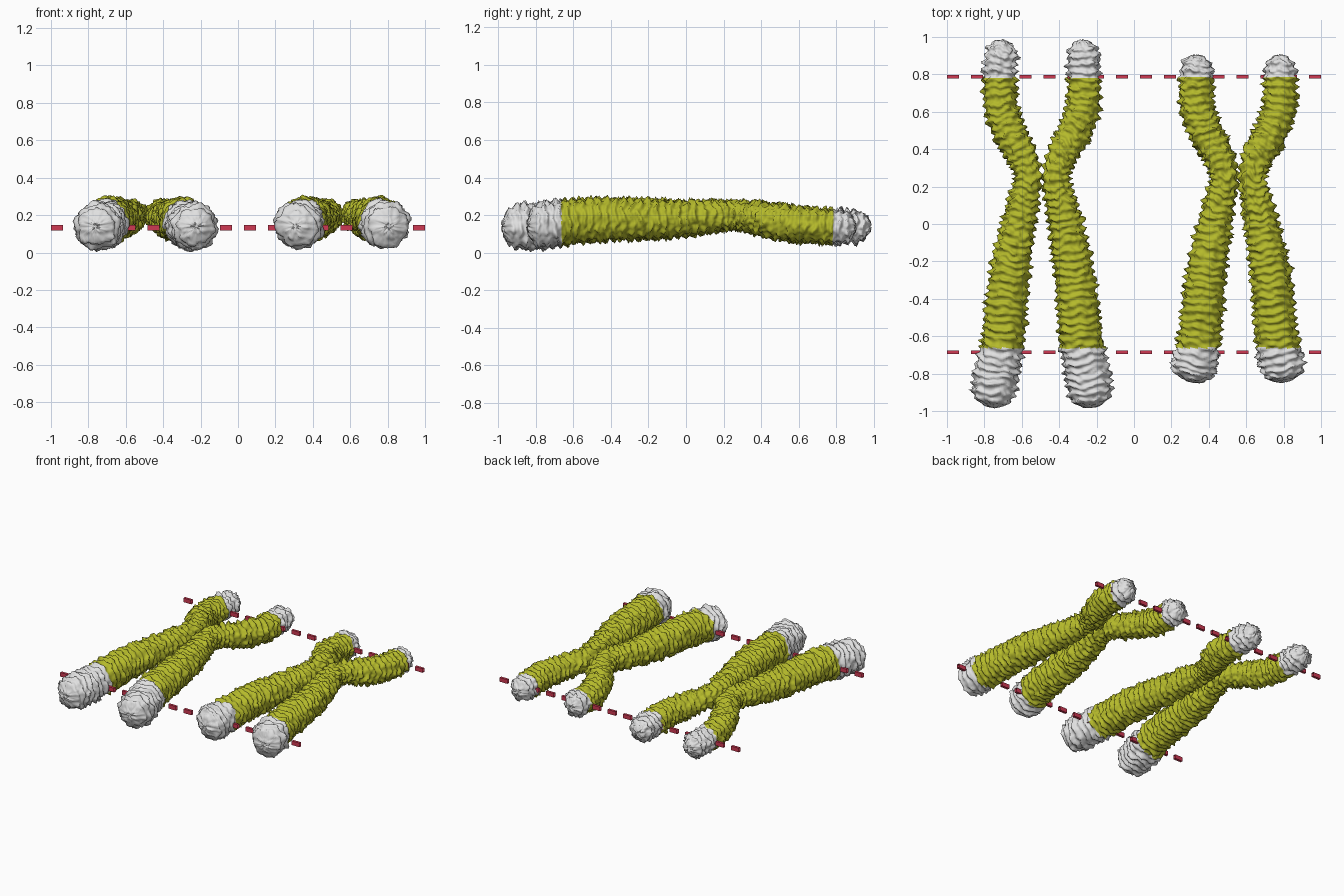
import bpy, bmesh, math
from mathutils import Vector, noise

if "Cube" in bpy.data.objects:
    bpy.data.objects.remove(bpy.data.objects["Cube"])


def material(name, rgb):
    m = bpy.data.materials.new(name)
    m.diffuse_color = (*rgb, 1)
    m.use_nodes = True
    m.node_tree.nodes["Principled BSDF"].inputs["Base Color"].default_value = m.diffuse_color
    return m


OLIVE = material("olive_green", (0.46, 0.49, 0.024))
WHITE = material("pale_grey", (0.75, 0.75, 0.75))
RED = material("crimson", (0.62, 0.04, 0.085))

TOP_LINE, LOW_LINE = 0.787, -0.685

# centre line of one chromatid: y, distance from chromosome axis, z, radius
PATH = [(-1.00, 0.275, 0.140, 0.100), (-0.80, 0.243, 0.142, 0.110), (-0.62, 0.208, 0.165, 0.104),
        (-0.40, 0.187, 0.176, 0.100), (-0.20, 0.163, 0.178, 0.093), (0.00, 0.125, 0.182, 0.081),
        (0.12, 0.100, 0.190, 0.073), (0.25, 0.077, 0.200, 0.063), (0.36, 0.105, 0.187, 0.070),
        (0.48, 0.168, 0.165, 0.079), (0.62, 0.217, 0.150, 0.081), (0.79, 0.224, 0.138, 0.078),
        (1.00, 0.213, 0.140, 0.071)]


def along(y):
    """Smooth (Hermite) interpolation of PATH at y: offset, z, radius."""
    n = len(PATH)
    i = max(k for k in range(n - 1) if PATH[k][0] <= y or k == 0)
    a, b = PATH[i], PATH[i + 1]
    p, q = PATH[max(i - 1, 0)], PATH[min(i + 2, n - 1)]
    h = b[0] - a[0]
    t = (y - a[0]) / h
    out = []
    for c in (1, 2, 3):
        ma = (b[c] - p[c]) / (b[0] - p[0]) * h
        mb = (q[c] - a[c]) / (q[0] - a[0]) * h
        out.append((2*t**3 - 3*t*t + 1) * a[c] + (t**3 - 2*t*t + t) * ma
                   + (3*t*t - 2*t**3) * b[c] + (t**3 - t*t) * mb)
    return out


def chromatid(name, axis, side, y0, y1, seed):
    SEG, STEP, PITCH = 60, 0.0085, 0.043
    # dense samples near the rounded tips, even samples between
    tip = [0.0006, 0.002, 0.005]
    count = round((y1 - y0) / STEP)
    ys = [y0 + d for d in tip] + [y0 + (y1 - y0) * k / count for k in range(1, count)]
    ys += [y1 - d for d in reversed(tip)]

    def centre(y):
        dx, z, r = along(y)
        return Vector((axis + side * dx, y, z)), r

    bm = bmesh.new()
    rings, length, last = [], 0.0, None
    for y in ys:
        c, r = centre(y)
        length += (c - last).length if last else 0
        last = c
        tangent = (centre(y + 0.01)[0] - centre(y - 0.01)[0]).normalized()
        u = tangent.cross(Vector((0, 0, 1))).normalized()
        v = u.cross(tangent)
        # rounded ends
        d = min(1.0, (y - y0) / 0.095, (y1 - y) / 0.095)
        taper = (1 - (1 - d) ** 2.1) ** 0.5
        ring = []
        for k in range(SEG):
            a = 2 * math.pi * k / SEG
            w = Vector((math.cos(a), math.sin(a), 0))
            # broken, sharp-crested ridges
            shift = noise.noise(Vector((w.x * 1.4, w.y * 1.4, length * 6 + seed)))
            fine = noise.noise(Vector((w.x * 3.5, w.y * 3.5, length * 18 + seed * 2)))
            crest = 1 - abs(math.sin(math.pi * (length / PITCH + 0.55 * shift + 0.35 * fine)))
            size = noise.noise(Vector((w.x * 2.2, w.y * 2.2, length * 25 - seed)))
            rough = noise.noise(Vector((w.x * 5, w.y * 5, length * 45 - seed)))
            rad = r * taper + (0.3 + 0.7 * taper) * min(1, d * 10) * (
                0.026 * crest * (0.85 + 0.8 * size) + 0.007 * rough + 0.005 * size)
            # wrinkles running across the blunt tips
            wrinkle = 0.012 * (1 - d) * abs(math.sin(w.y * rad * 75 + 2 * fine + seed))
            lift = tangent * (wrinkle if y < 0 else -wrinkle)
            ring.append(bm.verts.new(c + (u * w.x + v * w.y) * rad + lift))
        rings.append(ring)
    for a, b in zip(rings, rings[1:]):
        for k in range(SEG):
            j = (k + 1) % SEG
            bm.faces.new((a[k], a[j], b[j], b[k]))
    # close the tips
    for ring, y in ((rings[0], y0), (rings[-1], y1)):
        pole = bm.verts.new(sum((p.co for p in ring), Vector()) / SEG)
        for k in range(SEG):
            bm.faces.new((ring[k], ring[(k + 1) % SEG], pole))
    bmesh.ops.recalc_face_normals(bm, faces=bm.faces)
    # pale tips beyond the dashed lines
    for f in bm.faces:
        y = f.calc_center_median().y
        f.material_index = int(y > TOP_LINE - 0.005 or y < LOW_LINE + 0.022)
        f.smooth = True
    me = bpy.data.meshes.new(name)
    bm.to_mesh(me)
    bm.free()
    me.materials.append(OLIVE)
    me.materials.append(WHITE)
    bpy.context.collection.objects.link(bpy.data.objects.new(name, me))


# long chromosome on the left, shortened one on the right
for label, axis, y0, y1, seed in (("long", -0.492, -0.985, 0.99, 3.1),
                                  ("short", 0.557, -0.85, 0.91, 40.7)):
    for side, word in ((-1, "left"), (1, "right")):
        chromatid(f"{label}_chromosome_{word}_chromatid", axis, side, y0, y1, seed + 11 * side)


# dashed cutting lines, each dash an open-ended square sleeve
def dashed_line(name, y):
    bm = bmesh.new()
    unit = 2 / 31
    for k in range(16):
        made = bmesh.ops.create_cube(bm, size=1)["verts"]
        bmesh.ops.scale(bm, vec=(unit, 0.019, 0.031), verts=made)
        bmesh.ops.translate(bm, vec=(-1 + unit * (2 * k + 0.5), y, 0.132), verts=made)
    bm.normal_update()
    ends = [f for f in bm.faces if abs(f.normal.x) > 0.9]
    bmesh.ops.delete(bm, geom=ends, context="FACES_ONLY")
    me = bpy.data.meshes.new(name)
    bm.to_mesh(me)
    bm.free()
    me.materials.append(RED)
    bpy.context.collection.objects.link(bpy.data.objects.new(name, me))


dashed_line("upper_dashed_line", TOP_LINE)
dashed_line("lower_dashed_line", LOW_LINE)
